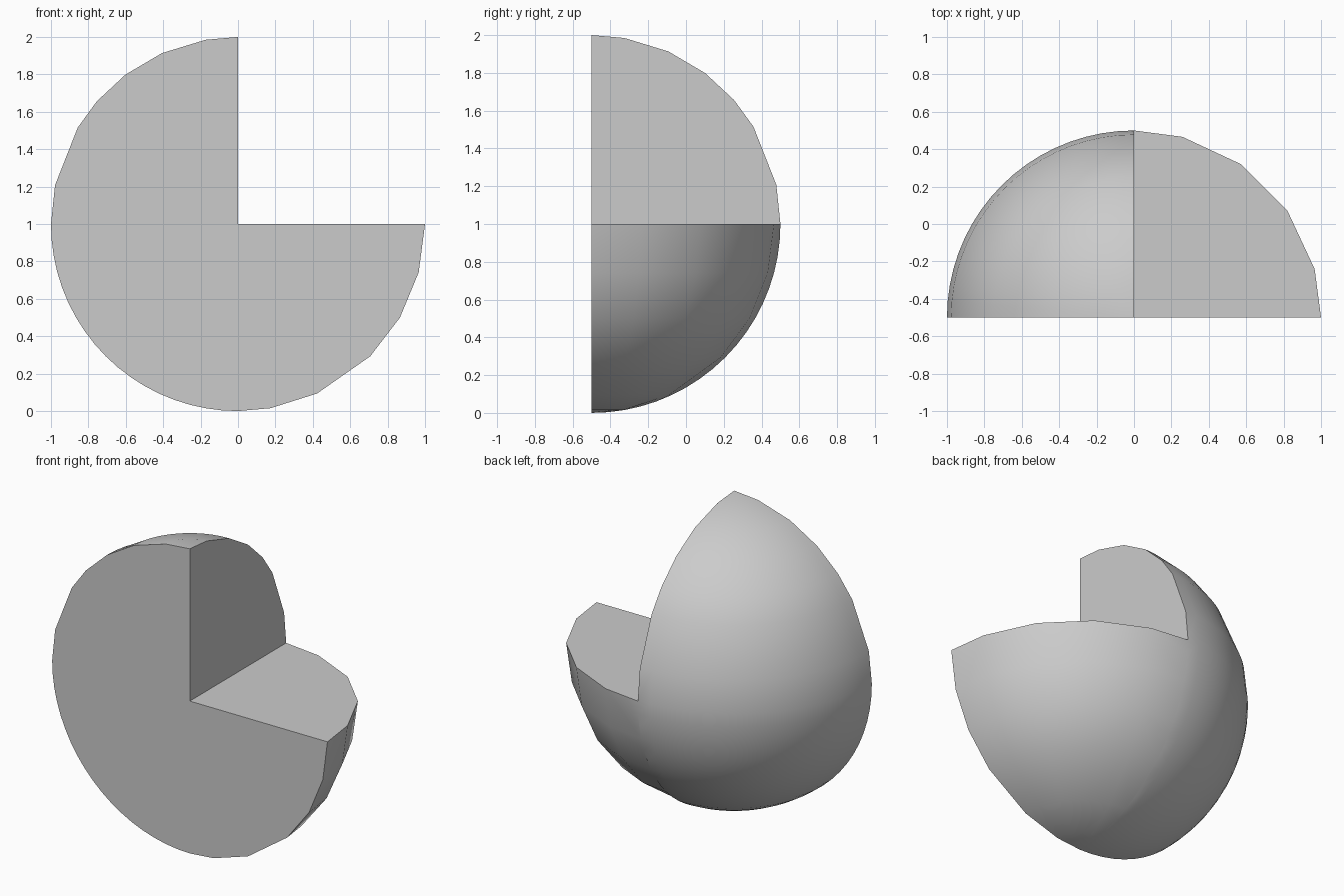
import bpy
import bmesh
from math import radians, sin, cos
from mathutils import Vector

cube = bpy.data.objects.get("Cube")
if cube:
    bpy.data.objects.remove(cube, do_unlink=True)

CENTRE = Vector((0, -0.5, 1))
bm = bmesh.new()
points = {}


def point(azimuth, latitude):
    """Shared vertex on the unit sphere, azimuth measured from +x towards +y."""
    key = (0 if abs(latitude) == 90 else azimuth, latitude)
    if key not in points:
        a, t = radians(azimuth), radians(latitude)
        points[key] = bm.verts.new(CENTRE + Vector((cos(a) * cos(t), sin(a) * cos(t), sin(t))))
    return points[key]


def patch(azimuths, latitudes, seam_latitudes):
    """Skin an octant; its far edge takes every vertex of the neighbouring octant."""
    for a0, a1 in zip(azimuths, azimuths[1:]):
        for t0, t1 in zip(latitudes, latitudes[1:]):
            far = [t for t in seam_latitudes if t0 <= t <= t1] if a1 == 90 else [t0, t1]
            loop = [point(a0, t0)] + [point(a1, t) for t in far] + [point(a0, t1)]
            bm.faces.new(list(dict.fromkeys(loop)))


# Rounded skin: fine lower left, coarser bands upper left and lower right
fine_azimuths = list(range(90, 181, 5))
fine_latitudes = list(range(-90, 1, 5))
patch(fine_azimuths, fine_latitudes, fine_latitudes)
patch(fine_azimuths, [0, 12, 31, 41, 53, 66, 80, 90], [])
patch([0, 15, 35, 55, 75, 90], [-90, -80, -65, -45, -30, -15, 0], fine_latitudes)

# Flat front and the two notch walls: fan every open rim edge to the centre
hub = bm.verts.new(CENTRE)
for edge in [e for e in bm.edges if e.is_boundary]:
    bm.faces.new((*edge.verts, hub))
bmesh.ops.recalc_face_normals(bm, faces=bm.faces)
bmesh.ops.dissolve_limit(bm, angle_limit=radians(0.2), verts=[hub],
                         edges=[e for e in hub.link_edges])

mesh = bpy.data.meshes.new("notched_hemisphere")
bm.to_mesh(mesh)
bm.free()
body = bpy.data.objects.new("notched_hemisphere", mesh)
bpy.context.collection.objects.link(body)

# Plain grey finish
grey = bpy.data.materials.new("light_grey")
grey.use_nodes = True
grey.diffuse_color = (0.6, 0.6, 0.6, 1)
grey.node_tree.nodes["Principled BSDF"].inputs["Base Color"].default_value = (0.6, 0.6, 0.6, 1)
mesh.materials.append(grey)

bpy.ops.object.select_all(action='DESELECT')
body.select_set(True)
bpy.context.view_layer.objects.active = body
bpy.ops.object.shade_smooth_by_angle(angle=radians(40))
